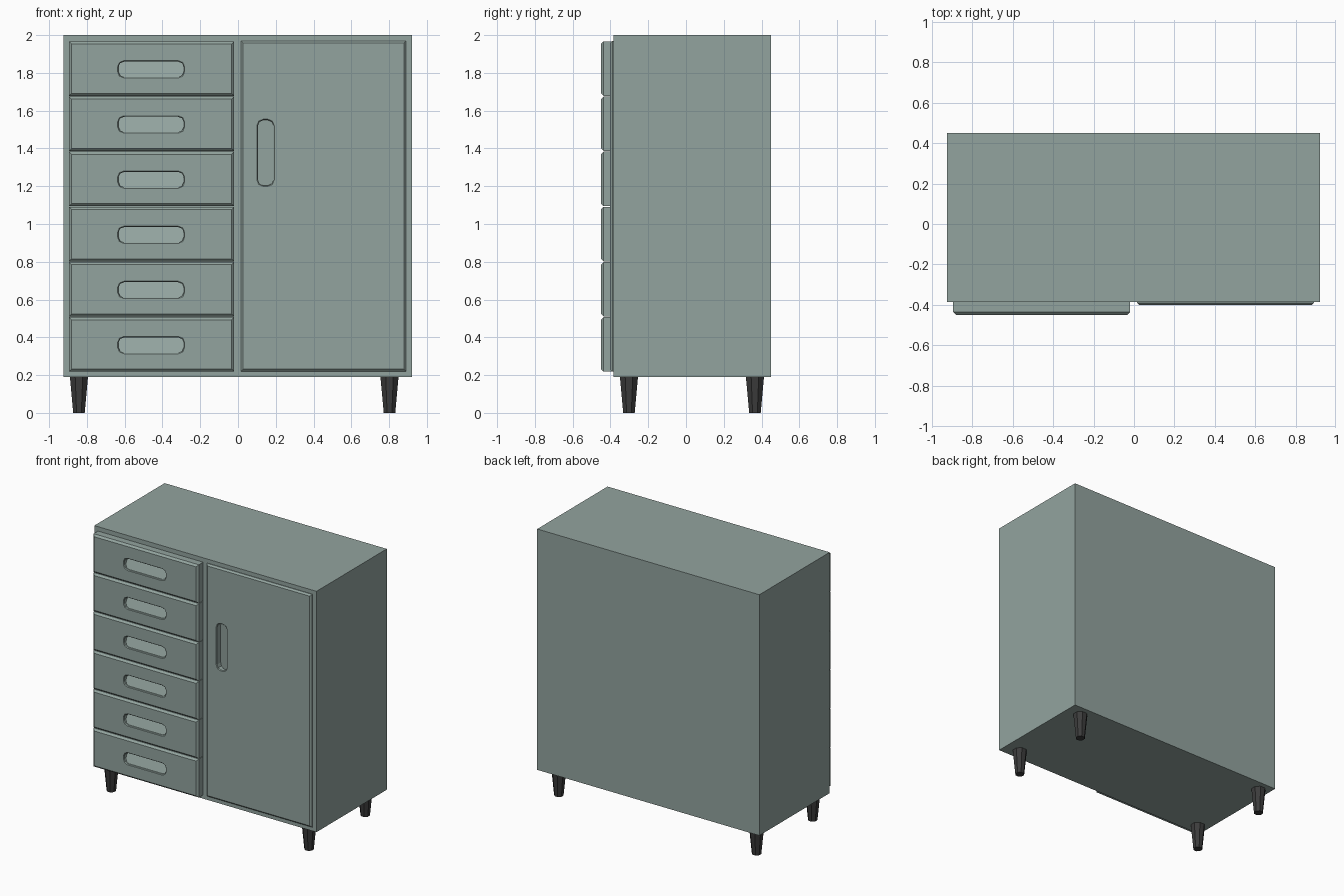
import bpy, bmesh, math

if "Cube" in bpy.data.objects:
    bpy.data.objects.remove(bpy.data.objects["Cube"])


def material(name, color):
    m = bpy.data.materials.new(name)
    m.diffuse_color = (*color, 1)
    m.use_nodes = True
    m.node_tree.nodes["Principled BSDF"].inputs["Base Color"].default_value = m.diffuse_color
    return m


PAINT = material("sage_paint", (0.29, 0.37, 0.345))
DARK = material("dark_leg", (0.045, 0.045, 0.045))


def add_object(name, bm, mat):
    bmesh.ops.recalc_face_normals(bm, faces=bm.faces)
    mesh = bpy.data.meshes.new(name)
    bm.to_mesh(mesh)
    bm.free()
    mesh.materials.append(mat)
    ob = bpy.data.objects.new(name, mesh)
    bpy.context.collection.objects.link(ob)
    return ob


def loft(name, rings, mat):
    """Closed solid through matching rings of points."""
    bm = bmesh.new()
    vs = [[bm.verts.new(p) for p in r] for r in rings]
    n = len(vs[0])
    for a, b in zip(vs, vs[1:]):
        for i in range(n):
            j = (i + 1) % n
            bm.faces.new((a[i], a[j], b[j], b[i]))
    bm.faces.new(vs[0])
    bm.faces.new(vs[-1])
    return add_object(name, bm, mat)


def panel(name, x0, x1, z0, z1, back, front, chamfer):
    """Front panel with a chamfered front edge."""
    def ring(y, i):
        return [(x0 + i, y, z0 + i), (x1 - i, y, z0 + i), (x1 - i, y, z1 - i), (x0 + i, y, z1 - i)]
    return loft(name, [ring(back, 0), ring(front + chamfer, 0), ring(front, chamfer)], PAINT)


def grip_cutter(cx, cz, front, upright):
    """Rounded finger pull with a sloping floor, deepest at the gripping edge."""
    w, h, r = 0.178, 0.046, 0.034
    outline = []
    for k, (sx, sz) in enumerate([(1, 1), (-1, 1), (-1, -1), (1, -1)]):
        for s in range(3):
            a = math.radians(90 * k + 45 * s)
            outline.append((sx * (w - r) + r * math.cos(a), sz * (h - r) + r * math.sin(a)))

    def place(u, y, v):
        return (cx - v, y, cz + u) if upright else (cx + u, y, cz + v)
    outer = [place(u, front - 0.02, v) for u, v in outline]
    lip = [place(u, front, v) for u, v in outline]
    inner = [place(u * 0.975, front + 0.005, v * 0.9) for u, v in outline]
    floor = [place(u * 0.975, front + 0.03 + 0.38 * v, v * 0.9) for u, v in outline]
    cutter = loft("grip_cutter", [outer, lip, inner, floor], PAINT)
    cutter.hide_render = True
    return cutter


def cut(cutter, *targets):
    for ob in targets:
        mod = ob.modifiers.new("grip", "BOOLEAN")
        mod.operation = "DIFFERENCE"
        mod.solver = "EXACT"
        mod.object = cutter
        bpy.context.view_layer.objects.active = ob
        bpy.ops.object.modifier_apply(modifier=mod.name)
    bpy.data.objects.remove(cutter)


# Cabinet body and door
body = panel("cabinet_body", -0.925, 0.922, 0.19, 2.0, 0.45, -0.385, 0)
bm = bmesh.new()
bm.from_mesh(body.data)
bmesh.ops.remove_doubles(bm, verts=bm.verts, dist=1e-5)
bm.to_mesh(body.data)
bm.free()
door = panel("door", 0.015, 0.89, 0.22, 1.97, -0.384, -0.402, 0.012)
cut(grip_cutter(0.146, 1.377, -0.402, True), door, body)

# Stack of six drawers
pitch = 1.752 / 6
drawer = panel("drawer_1", -0.895, -0.02, 0.218, 0.218 + pitch - 0.003, -0.384, -0.45, 0.014)
cut(grip_cutter(-0.46, 0.359, -0.45, False), drawer)
for i in range(1, 6):
    ob = drawer.copy()
    ob.name = f"drawer_{i + 1}"
    ob.location.z = i * pitch
    bpy.context.collection.objects.link(ob)

# Tapered octagonal legs
for side, x in (("left", -0.842), ("right", 0.802)):
    for end, y in (("front", -0.302), ("back", 0.365)):
        rings = [[(x + r * math.cos(math.radians(22.5 + 45 * k)),
                   y + r * math.sin(math.radians(22.5 + 45 * k)), z) for k in range(8)]
                 for r, z in ((0.033, 0), (0.052, 0.192))]
        loft(f"{end}_{side}_leg", rings, DARK)
